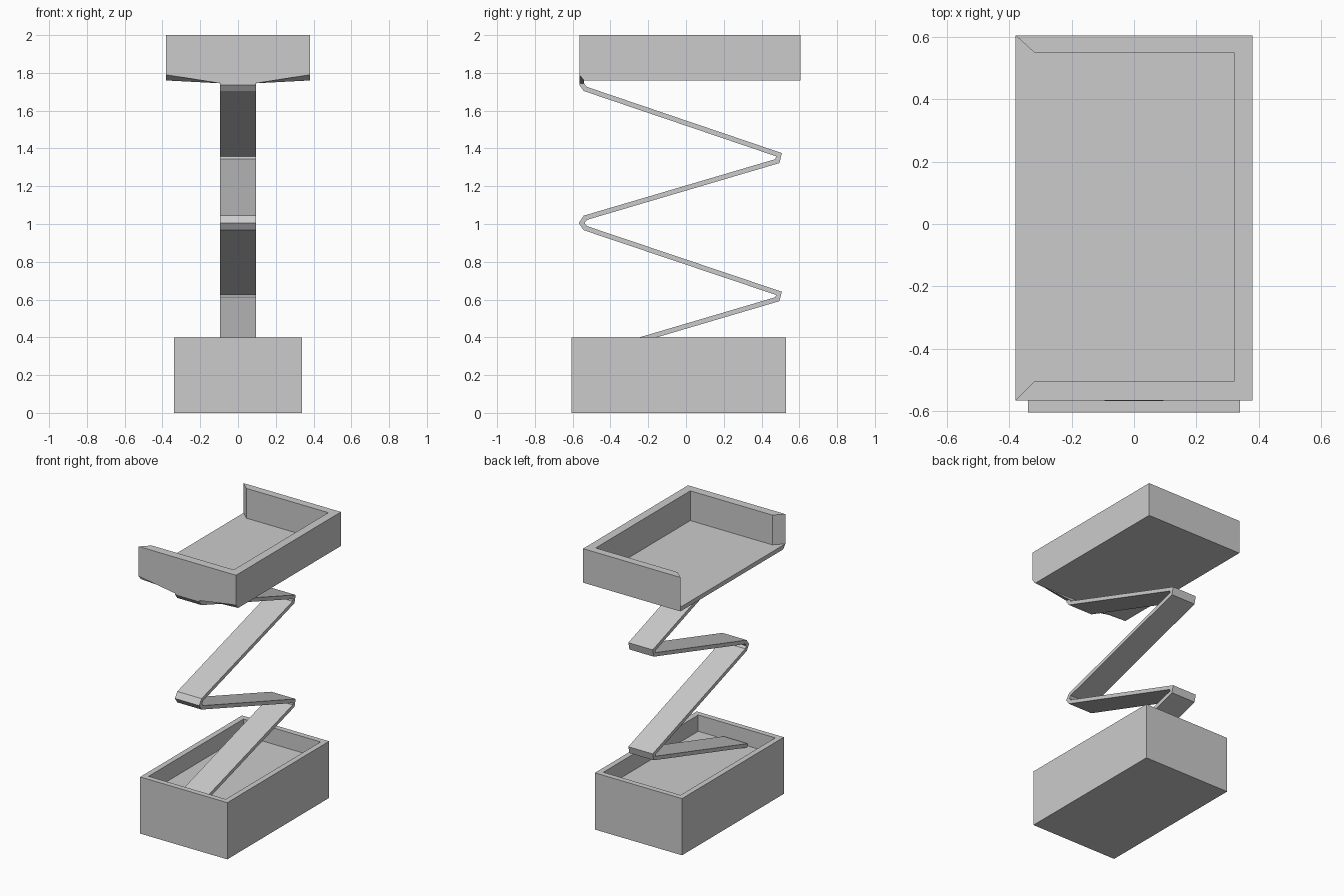
import bpy, bmesh
from mathutils import Vector

if "Cube" in bpy.data.objects:
    bpy.data.objects.remove(bpy.data.objects["Cube"])


def finish(bm, name):
    bmesh.ops.recalc_face_normals(bm, faces=bm.faces)
    me = bpy.data.meshes.new(name)
    bm.to_mesh(me)
    bm.free()
    ob = bpy.data.objects.new(name, me)
    bpy.context.collection.objects.link(ob)
    return ob


# Lower box: block with an inset, shallow recess in the top
bm = bmesh.new()
bmesh.ops.create_cube(bm, size=1)
bmesh.ops.scale(bm, vec=(0.68, 1.135, 0.40), verts=bm.verts)
bmesh.ops.translate(bm, vec=(0, -0.0375, 0.20), verts=bm.verts)
top = max(bm.faces, key=lambda f: f.calc_center_median().z)
bmesh.ops.inset_region(bm, faces=[top], thickness=0.055)
ext = bmesh.ops.extrude_discrete_faces(bm, faces=[top])
bmesh.ops.translate(bm, vec=(0, 0, -0.115), verts=ext["faces"][0].verts)
finish(bm, "lower_box")

# Zigzag spring: flat ribbon around a (y, z) centre line
path = [(-0.549, 0.297), (0.484, 0.602), (0.492, 0.633),
        (-0.533, 0.978), (-0.552, 1.005), (-0.533, 1.033),
        (0.484, 1.333), (0.492, 1.367),
        (-0.533, 1.715), (-0.552, 1.740), (-0.552, 1.765)]
half_w, half_t = 0.095, 0.013
pts = [Vector(p) for p in path]


def normal(a, b):
    d = (b - a).normalized()
    return Vector((-d.y, d.x))


bm = bmesh.new()
rings = []
for i, p in enumerate(pts):
    n0 = normal(pts[max(i - 1, 0)], pts[max(i, 1)])
    n1 = normal(pts[min(i, len(pts) - 2)], pts[min(i + 1, len(pts) - 1)])
    m = (n0 + n1).normalized()
    off = m * half_t / max(m.dot(n1), 0.5)
    rings.append([bm.verts.new((x, *(p + off * s))) for x, s in
                  ((-half_w, -1), (half_w, -1), (half_w, 1), (-half_w, 1))])
for a, b in zip(rings, rings[1:]):
    for k in range(4):
        j = (k + 1) % 4
        bm.faces.new((a[k], a[j], b[j], b[k]))
bm.faces.new(rings[0])
bm.faces.new(rings[-1])
finish(bm, "zigzag_spring")

# Upper tray: three mitred walls, open on the -x side, flared front lip
bm = bmesh.new()
v = {}


def ring(key, x, y0, y1, z):
    for i, (px, py) in enumerate(((-x, y0), (x, y0), (x, y1), (-x, y1))):
        v[key + str(i)] = bm.verts.new((px, py, z))


ring("B", 0.38, -0.54, 0.605, 1.76)     # underside
ring("M", 0.38, -0.565, 0.605, 1.79)    # floor level, outer
ring("F", 0.32, -0.505, 0.55, 1.79)     # floor level, inner
ring("T", 0.38, -0.565, 0.605, 2.0)     # rim, outer
ring("I", 0.32, -0.505, 0.55, 2.0)      # rim, inner
ring("S", half_w, -0.565, -0.539, 1.745)  # joint with spring
bm.verts.remove(v.pop("M2"))
faces = ["B0 B1 B2 B3", "B0 S3 S2 B1", "S0 S1 S2 S3", "M0 B0 S3 S0",
         "M1 S1 S2 B1", "M0 S0 S1 M1 T1 T0", "B1 B2 T2 T1 M1",
         "B2 B3 M3 T3 T2", "B3 B0 M0 M3", "M0 F0 F1 F2 F3 M3",
         "M0 T0 I0 F0", "M3 F3 I3 T3"]
for i in range(3):
    faces += [f"F{i} I{i} I{i+1} F{i+1}", f"T{i} T{i+1} I{i+1} I{i}"]
for f in faces:
    bm.faces.new([v[k] for k in f.split()])
finish(bm, "upper_tray")
